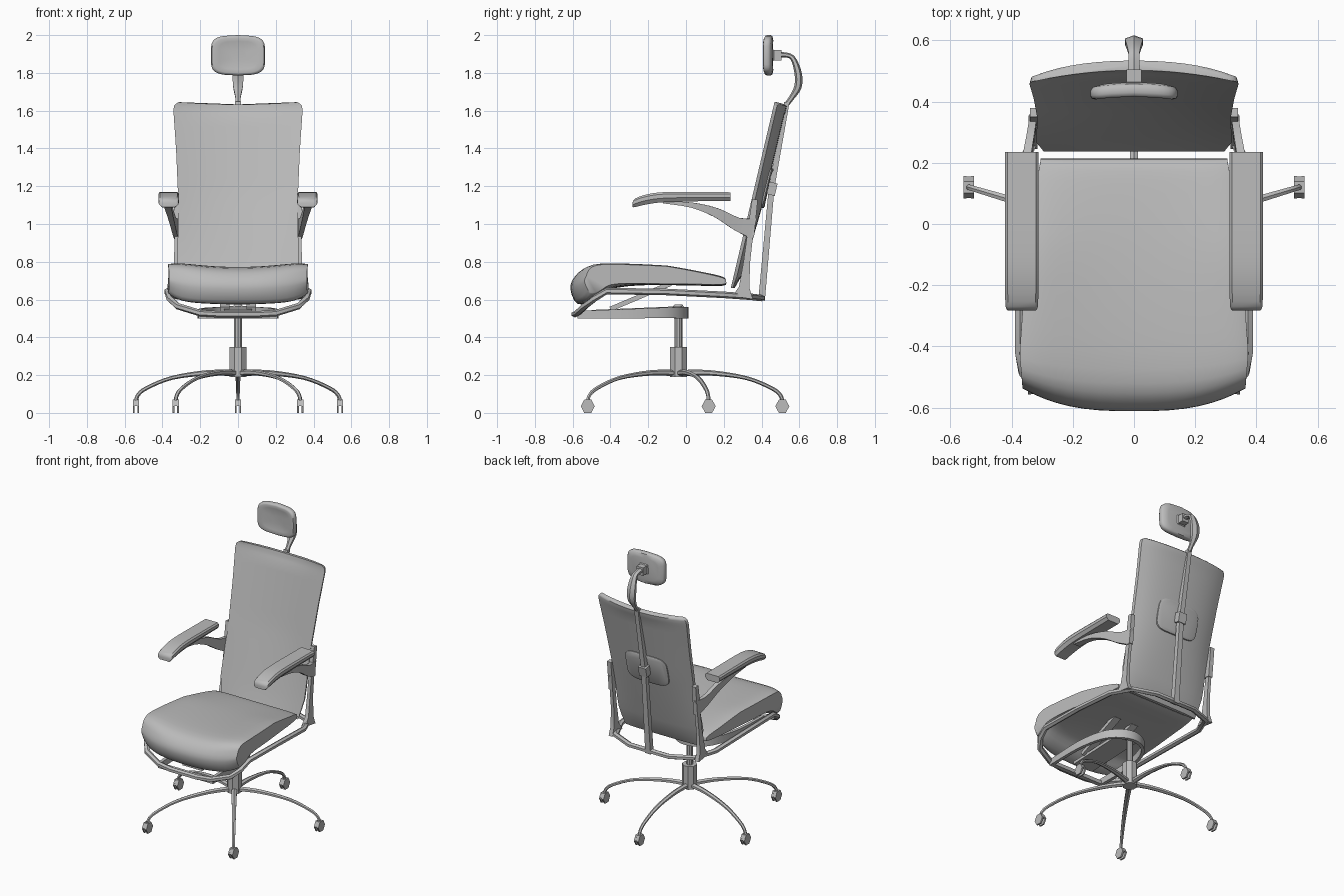
import bpy, bmesh, math
from mathutils import Vector

if "Cube" in bpy.data.objects:
    bpy.data.objects.remove(bpy.data.objects["Cube"])

grey = bpy.data.materials.new("mid_grey")
grey.use_nodes = True
grey.diffuse_color = (0.5, 0.5, 0.5, 1)
grey.node_tree.nodes["Principled BSDF"].inputs["Base Color"].default_value = (0.5, 0.5, 0.5, 1)


def loft(name, rings, closed=False, angle=35):
    """Skin a list of equal-length point rings; cap the ends unless closed."""
    bm = bmesh.new()
    vs = [[bm.verts.new(p) for p in r] for r in rings]
    n = len(vs[0])
    for a, b in zip(vs, vs[1:] + vs[:1] if closed else vs[1:]):
        for i in range(n):
            bm.faces.new((a[i], a[(i + 1) % n], b[(i + 1) % n], b[i]))
    if not closed:
        bm.faces.new(vs[0])
        bm.faces.new(vs[-1])
    bmesh.ops.recalc_face_normals(bm, faces=bm.faces)
    me = bpy.data.meshes.new(name)
    bm.to_mesh(me)
    bm.free()
    me.materials.append(grey)
    ob = bpy.data.objects.new(name, me)
    bpy.context.collection.objects.link(ob)
    bpy.ops.object.select_all(action='DESELECT')
    ob.select_set(True)
    bpy.context.view_layer.objects.active = ob
    bpy.ops.object.shade_smooth_by_angle(angle=math.radians(angle))
    return ob


def spline(pts, n=4, closed=False):
    """Catmull-Rom through tuples of any length."""
    m, out = len(pts), []
    for i in range(m if closed else m - 1):
        q = [pts[(i + k) % m] if closed else pts[min(max(i + k, 0), m - 1)] for k in (-1, 0, 1, 2)]
        for j in range(n):
            t = j / n
            out.append(tuple(0.5 * (2 * b + (c - a) * t + (2 * a - 5 * b + 4 * c - d) * t * t
                                    + (3 * b - a - 3 * c + d) * t ** 3) for a, b, c, d in zip(*q)))
    return out if closed else out + [pts[-1]]


def sweep(name, path, side, sides=4, closed=False):
    """Sweep a section along (x, y, z, width, height); width lies along side, or across the path if None."""
    rings, m = [], len(path)
    P = [Vector(p[:3]) for p in path]
    for i, p in enumerate(path):
        t = (P[(i + 1) % m] - P[i - 1]) if closed else (P[min(i + 1, m - 1)] - P[max(i - 1, 0)])
        t.normalize()
        s = Vector((0, 0, 1)).cross(t) if side is None else Vector(side) - t * t.dot(Vector(side))
        s.normalize()
        u = t.cross(s)
        k = 1 / math.cos(math.pi / sides)
        rings.append([P[i] + s * (p[3] / 2 * k * math.cos(a)) + u * (p[4] / 2 * k * math.sin(a))
                      for a in (math.tau * (j + 0.5) / sides for j in range(sides))])
    return loft(name, rings, closed)


def lerp_table(tab, v):
    for (a, x), (b, y) in zip(tab, tab[1:]):
        if v <= b:
            return x + (y - x) * max(0, (v - a) / (b - a))
    return tab[-1][1]


def rounded(w, h, n=32, e=0.5):
    """Superellipse outline."""
    pw = lambda c: math.copysign(abs(c) ** e, c)
    return [(w * pw(math.cos(math.tau * i / n)), h * pw(math.sin(math.tau * i / n))) for i in range(n)]


# Five-legged base and casters
AXIS_Y = -0.04
for i, (cx, cy) in enumerate([(0, 0.51), (0.54, 0.12), (-0.54, 0.12), (0.33, -0.52), (-0.33, -0.52)]):
    at = lambda f, z, w, h: (cx * f, AXIS_Y + (cy - AXIS_Y) * f, z, w, h)
    sweep(f"base_leg_{i}", spline([at(0, .21, .035, .03), at(.3, .212, .03, .025), at(.65, .185, .025, .018),
                                   at(.9, .13, .02, .018), at(.985, .09, .018, .018), at(1, .05, .018, .018)]), None, 6)
    for x0, x1 in ((-.017, -.007), (.007, .017)):
        loft(f"caster_wheel_{i}", [[(cx + x, cy + .037 * math.cos(a), .035 + .04 * math.sin(a))
                                    for a in (math.tau * k / 6 for k in range(6))] for x in (x0, x1)])
    sweep(f"caster_bracket_{i}", [(cx, cy, .037, .032, .07), (cx, cy, .069, .032, .037)], (1, 0, 0))

# Gas column
col = lambda z, d: (0, AXIS_Y, z, d, d)
sweep("column_sleeve", [col(.19, .088), col(.35, .088)], (1, 0, 0), 8)
sweep("column_rod", [col(.34, .04), col(.55, .04)], (1, 0, 0), 10)
sweep("column_cap", [col(.53, .06), col(.56, .06), col(.575, .035)], (1, 0, 0), 10)

# Under-seat carrier loop, struts and tubular frame
half = [(.2, -.565, .52, .022, .04), (.2, -.3, .525, .022, .05), (.16, -.12, .53, .022, .055),
        (.09, -.03, .53, .022, .06)]
sweep("carrier_loop", spline(half + [(0, 0, .53, .025, .06)] + [(-p[0],) + p[1:] for p in half[::-1]]), None)
ring = [(.1, -.588, .522), (.2, -.575, .528), (.32, -.535, .565), (.36, -.485, .605), (.372, -.42, .645),
        (.372, -.1, .64), (.362, .2, .625), (.3, .34, .615), (.15, .4, .608)]
ring = [p + (.034, .03) for p in ring]
sweep("seat_frame", ring + [(-p[0],) + p[1:] for p in ring[::-1]], None, 6, True)
sweep("front_crossbar", [(-.21, -.56, .512, .03, .025), (.21, -.56, .512, .03, .025)], None)
for s in (-1, 1):
    sweep("seat_strut", [(s * .07, -.4, .55, .05, .025), (s * .07, -.08, .685, .05, .025)], (1, 0, 0))
sweep("seat_mount", [(0, -.5, .535, .15, .02), (0, -.02, .555, .15, .02)], (1, 0, 0))

# Seat cushion: side profile swept across the width, edges raised into a shallow saddle
prof = spline([(-.612, .655), (-.59, .72), (-.52, .765), (-.35, .772), (-.1, .76), (.1, .738), (.195, .72),
               (.212, .695), (.19, .672), (0, .675), (-.25, .675), (-.42, .65), (-.5, .595), (-.575, .577)], 3, True)
width = [(-.6, .365), (-.45, .374), (-.25, .362), (.1, .325), (.21, .305)]
rows = []
for k in range(-10, 11):
    u = math.sin(k / 10 * math.pi / 2)
    shrink = 1 - .3 * abs(u) ** 8
    row = []
    for y, z in prof:
        f = min(1, max(0, (-y - .2) / .4))
        back = min(1, max(0, (.2 - y) / .3))
        mid = .7 + .01 * f
        lift = .034 * back if z > mid else .022 * f
        zz = mid + (z - mid) * shrink + lift * u * u
        row.append((u * lerp_table(width, y), y + .075 * f * f * abs(u) ** 2.8, zz))
    rows.append(row)
loft("seat_cushion", rows, angle=50)

# Backrest: curved slab lofted from bottom to top
shape = [(.66, .295), (.8, .322), (1.1, .315), (1.4, .328), (1.6, .342), (1.63, .338), (1.645, .315)]
edge_y = lambda z: .237 + (z - .66) * .235
bulge = lambda z: .034 * min(1, max(0, (z - .66) / .5)) ** .7
rows = []
for i in range(19):
    z = lerp_table([(0, .66), (14, 1.58), (16, 1.625), (18, 1.645)], i)
    w = lerp_table(shape, z)
    front, back = [], []
    for k in range(-8, 9):
        u = k / 8
        y = edge_y(z) + bulge(z) * (1 - u * u)
        t = (.034 - .016 * u ** 4) * (.6 if i in (0, 18) else 1)
        zz = z - (.012 * (1 - u * u) if i > 14 else 0)
        front.append((w * u, y, zz))
        back.append((w * u * .985, y + t, zz))
    rows.append(front + back[::-1])
loft("backrest", rows, angle=50)

# Lumbar plate and clamp on the rear of the back
rows = []
for d, sc in ((.02, 1), (.04, 1), (.046, .9)):
    rows.append([(x * sc, edge_y(1.19 + z * sc) + bulge(1.19) * (1 - (x / .32) ** 2) + d, 1.19 + z * sc)
                 for x, z in rounded(.16, .105, 24, .45)])
loft("lumbar_plate", rows)
sweep("lumbar_clamp", [(0, .443, 1.155, .06, .055), (0, .458, 1.22, .06, .055)], (1, 0, 0))

# Spine post and curved neck
sweep("spine_post", [(0, .4, .595, .04, .035), (0, .453, 1.19, .034, .03), (0, .534, 1.645, .03, .028)], (1, 0, 0))
sweep("neck", spline([(0, .53, 1.63, .028, .022), (0, .56, 1.67, .028, .025), (0, .592, 1.725, .05, .034),
                      (0, .595, 1.79, .058, .034), (0, .575, 1.86, .045, .026), (0, .55, 1.89, .035, .022),
                      (0, .5, 1.897, .04, .025)], 3), (1, 0, 0), 6)
sweep("neck_joint", [(0, .45, 1.893, .08, .08), (0, .465, 1.893, .05, .055), (0, .505, 1.893, .05, .055)], (1, 0, 0))

# Headrest pad, gently wrapped forward at its sides
rows = []
for y, sc in ((.423, .3), (.42, .7), (.416, .88), (.42, .96), (.43, 1), (.448, 1), (.458, .94), (.463, .7)):
    rows.append([(x * sc, y - .011 * (x * sc / .14) ** 2, 1.893 + z * sc * (1 - .12 * (x / .142) ** 2))
                 for x, z in rounded(.143, .107, 32, .4)])
loft("headrest", rows, angle=45)

# Armrests, brackets and uprights, mirrored
pad = spline([(-.283, 1.1, .09, .02), (-.27, 1.112, .105, .045), (-.2, 1.132, .11, .053), (-.1, 1.143, .11, .053),
              (.1, 1.145, .11, .048), (.235, 1.145, .11, .046)], 3)
section = [(-.42, .5), (.42, .5), (.5, .3), (.5, -.1), (.36, -.5), (-.36, -.5), (-.5, -.1), (-.5, .3)]
for s in (-1, 1):
    tag = "left" if s > 0 else "right"
    loft(f"{tag}_arm_pad", [[(s * .367 + a * w, y, z + b * h) for a, b in section] for y, z, w, h in pad])
    sweep(f"{tag}_arm_bracket", spline([(s * .37, -.12, 1.115, .05, .012), (s * .37, .03, 1.1, .04, .028),
          (s * .358, .16, 1.06, .03, .05), (s * .34, .27, 1.0, .025, .07), (s * .327, .36, .975, .024, .11)], 3),
          (1, 0, 0))
    sweep(f"{tag}_arm_socket", [(s * .325, .34, .93, .03, .04), (s * .325, .365, 1.13, .03, .03)], (1, 0, 0))
    sweep(f"{tag}_upright", [(s * .33, .3, .61, .03, .11), (s * .33, .308, .665, .026, .055),
          (s * .327, .322, .8, .022, .035), (s * .325, .347, 1.0, .022, .03)], (1, 0, 0))
